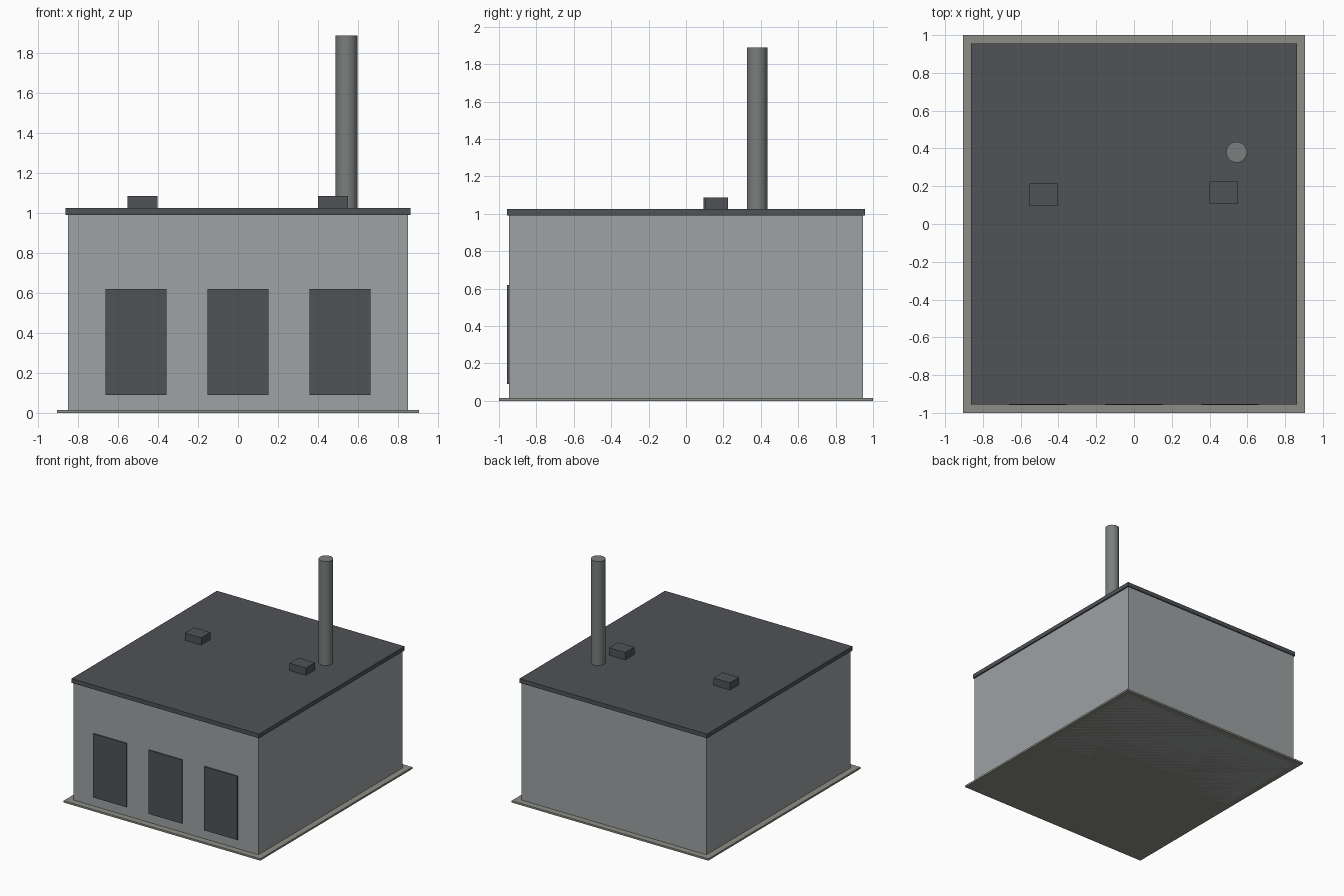
import bpy

if "Cube" in bpy.data.objects:
    bpy.data.objects.remove(bpy.data.objects["Cube"])


def material(name, rgb):
    m = bpy.data.materials.new(name)
    m.diffuse_color = (*rgb, 1)
    m.use_nodes = True
    m.node_tree.nodes["Principled BSDF"].inputs["Base Color"].default_value = m.diffuse_color
    return m


WALL = material("wall_grey", (0.34, 0.36, 0.37))
DARK = material("dark_grey", (0.08, 0.085, 0.095))
METAL = material("stack_grey", (0.2, 0.21, 0.21))
STONE = material("slab_grey", (0.27, 0.27, 0.24))


def box(name, x, y, z, mat):
    """Box from (min, max) ranges on each axis."""
    ranges = (x, y, z)
    bpy.ops.mesh.primitive_cube_add(size=1, location=[(a + b) / 2 for a, b in ranges])
    o = bpy.context.object
    o.name = name
    o.scale = [b - a for a, b in ranges]
    bpy.ops.object.transform_apply(location=False, rotation=False, scale=True)
    o.data.materials.append(mat)
    return o


# Foundation, hall and flat roof
box("foundation_slab", (-0.905, 0.905), (-1, 1), (0, 0.015), STONE)
box("walls", (-0.852, 0.852), (-0.947, 0.947), (0.0, 0.99), WALL)
box("roof", (-0.863, 0.863), (-0.956, 0.956), (0.99, 1.025), DARK)

# Three bay doors on the front
for i, cx in enumerate((-0.51, 0, 0.51)):
    box(f"bay_door_{i + 1}", (cx - 0.153, cx + 0.153), (-0.957, -0.94), (0.09, 0.62), DARK)

# Roof vents
for name, cx, cy in (("left", -0.479, 0.154), ("right", 0.476, 0.165)):
    box(f"roof_vent_{name}", (cx - 0.075, cx + 0.075), (cy - 0.06, cy + 0.06), (1.02, 1.086), DARK)

# Exhaust stack
bpy.ops.mesh.primitive_cylinder_add(vertices=24, radius=0.055, depth=0.87,
                                    location=(0.543, 0.38, 1.455))
stack = bpy.context.object
stack.name = "exhaust_stack"
stack.data.materials.append(METAL)
bpy.ops.object.shade_smooth_by_angle()
